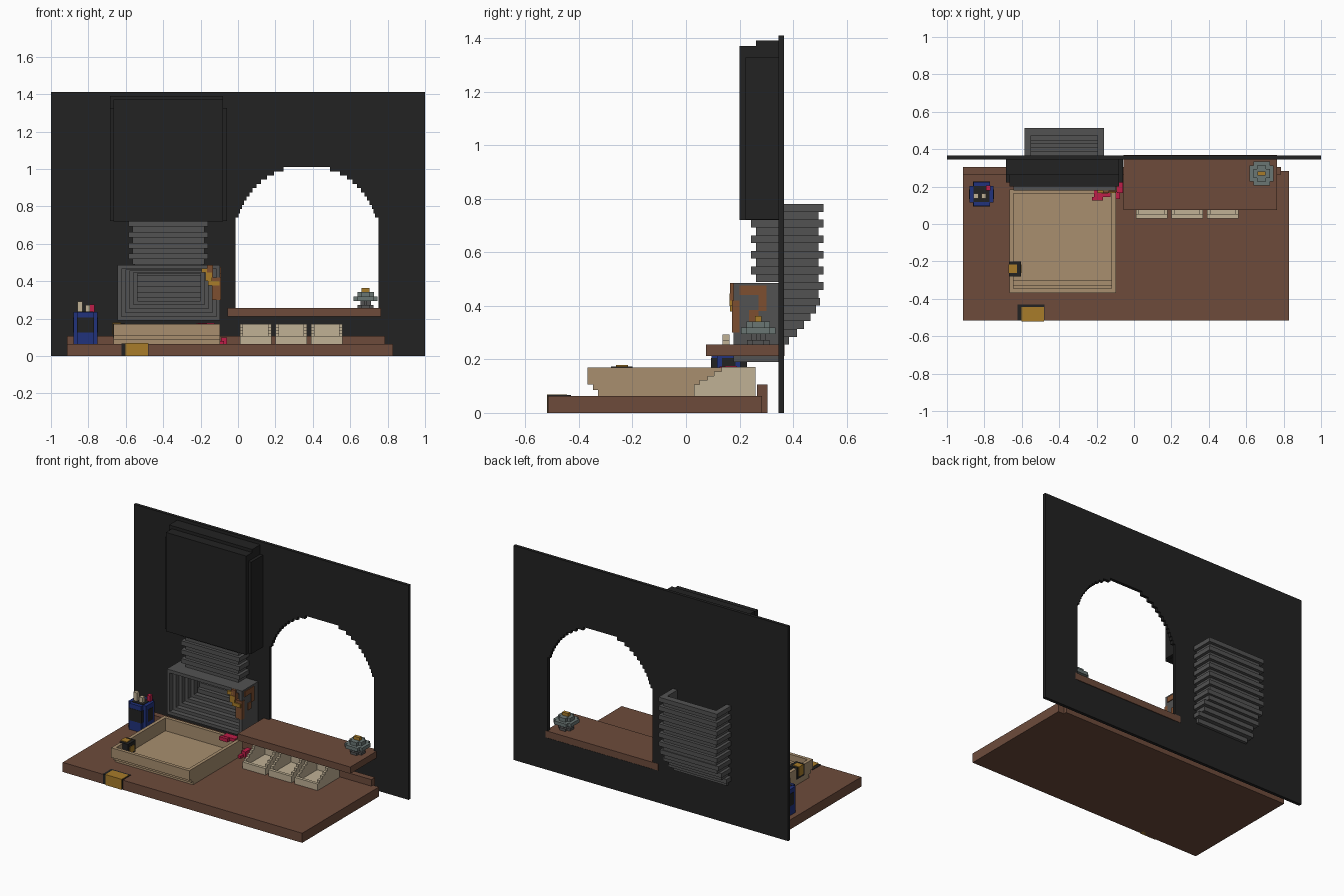
import bpy, bmesh, math


def lin(c):
    c /= 255
    return c / 12.92 if c <= 0.04045 else ((c + 0.055) / 1.055) ** 2.4


def mat(name, r, g, b):
    m = bpy.data.materials.new(name)
    m.diffuse_color = (lin(r), lin(g), lin(b), 1)
    return m


BLACK = mat("soft_black", 34, 34, 34)
GREY = mat("dark_grey", 82, 82, 82)
BROWN = mat("wood_brown", 109, 75, 59)
TAN = mat("tan", 168, 143, 111)
CREAM = mat("cream", 192, 177, 149)
GOLD = mat("gold", 168, 124, 42)
BLUE = mat("navy_blue", 33, 50, 124)
RED = mat("crimson", 190, 30, 72)
STEEL = mat("steel_grey", 106, 118, 116)
COPPER = mat("copper_brown", 125, 78, 48)


def finish(name, bm, m):
    bmesh.ops.recalc_face_normals(bm, faces=bm.faces)
    me = bpy.data.meshes.new(name)
    bm.to_mesh(me)
    bm.free()
    me.materials.append(m)
    ob = bpy.data.objects.new(name, me)
    bpy.context.collection.objects.link(ob)
    return ob


def boxes(name, m, *bs):
    """One object from blocks (x0, x1, y0, y1, z0, z1)."""
    bm = bmesh.new()
    for x0, x1, y0, y1, z0, z1 in bs:
        vs = bmesh.ops.create_cube(bm, size=1)["verts"]
        for v in vs:
            v.co = (x1 if v.co.x > 0 else x0, y1 if v.co.y > 0 else y0, z1 if v.co.z > 0 else z0)
    return finish(name, bm, m)


def prism(name, m, pts, axis, a, b):
    """Extrude an outline along x (points are y,z) or y (points are x,z)."""
    bm = bmesh.new()
    f = bm.faces.new([bm.verts.new((a, p, q) if axis == "x" else (p, a, q)) for p, q in pts])
    ext = bmesh.ops.extrude_face_region(bm, geom=[f])["geom"]
    d = (b - a, 0, 0) if axis == "x" else (0, b - a, 0)
    bmesh.ops.translate(bm, vec=d, verts=[v for v in ext if isinstance(v, bmesh.types.BMVert)])
    return finish(name, bm, m)


def cut(ob, cutter):
    mod = ob.modifiers.new("cut", "BOOLEAN")
    mod.operation, mod.solver, mod.object = "DIFFERENCE", "EXACT", cutter
    bpy.context.view_layer.objects.active = ob
    bpy.ops.object.modifier_apply(modifier=mod.name)
    bpy.data.objects.remove(cutter)


# Wall with stepped arch opening and a hole behind the chute
wall = boxes("wall", BLACK, (-1, 1, 0.345, 0.366, 0, 1.41))
cx, r, zc, step = 0.368, 0.382, 0.635, 0.0225
half = [(cx + r, 0.21), (cx + r, 0.74)]
z = 0.74
while z < zc + r - 0.01:
    w = math.sqrt(max(r * r - (z + step * 0.4 - zc) ** 2, 0))
    half += [(cx + w, z), (cx + w, min(z + step, zc + r))]
    z += step
cut(wall, prism("arch_cutter", BLACK, half + [(2 * cx - x, q) for x, q in reversed(half)], "y", 0.3, 0.42))
cut(wall, boxes("chute_cutter", BLACK, (-0.55, -0.19, 0.3, 0.42, 0.28, 0.70)))

# Desk, back rail and window sill
boxes("desk_top", BROWN, (-0.915, 0.828, -0.515, 0.283, 0, 0.063))
boxes("desk_back_rail", BROWN, (-0.915, 0.785, 0.265, 0.305, 0, 0.106))
boxes("window_sill", BROWN, (-0.055, 0.765, 0.075, 0.368, 0.212, 0.256))

# Hood
boxes("hood", BLACK, (-0.665, -0.08, 0.2, 0.346, 0.72, 1.37),
      (-0.685, -0.06, 0.222, 0.346, 0.722, 1.327),
      (-0.685, -0.08, 0.262, 0.346, 1.3, 1.39))

# Ribbed chute: hollow stack of alternating rings, curved at the lower back
ribs, dz = [], 0.525 / 18
lower = [0.385, 0.415, 0.44, 0.465, 0.485, 0.5]
for i in range(18):
    o = 0.02 if i % 2 else 0
    z0, z1 = 0.255 + i * dz, 0.255 + (i + 1) * dz
    yb = lower[i] if i < 6 else 0.494 + o
    xl, xr = -0.565 - o, -0.18 + o
    yf = 0.262 - o if z0 > 0.47 else 0.346
    ribs += [(xl, xr, yb - (0.055 if i < 6 else 0.022 + o), yb, z0, z1),
             (xl, -0.55, yf, yb, z0, z1), (-0.195, xr, yf, yb, z0, z1)]
    if z0 > 0.47:
        ribs.append((xl, xr, yf, 0.282, z0, z1))
boxes("ribbed_chute", GREY, *ribs)

# Stepped funnel mouth in front of the chute
mouth = []
for k in range(5):
    t = 0.021 * (k + 1)
    tt = 0.021 + 0.006 * k
    y0, y1 = 0.178 + 0.0335 * k, 0.178 + 0.0335 * (k + 1)
    x0, x1, b, c = -0.643, -0.095, 0.19, 0.486
    mouth += [(x0, x0 + t, y0, y1, b, c), (x1 - t, x1, y0, y1, b, c),
              (x0 + t, x1 - t, y0, y1, b, b + t), (x0 + t, x1 - t, y0, y1, c - tt, c)]
boxes("funnel_mouth", GREY, *mouth)

# Lever on the corner of the mouth
boxes("lever_mount", COPPER, (-0.165, -0.135, 0.165, 0.2, 0.42, 0.485),
      (-0.14, -0.092, 0.172, 0.2, 0.3, 0.42),
      (-0.097, -0.09, 0.2, 0.3, 0.44, 0.475), (-0.097, -0.09, 0.27, 0.3, 0.38, 0.44),
      (-0.097, -0.09, 0.235, 0.27, 0.34, 0.385))
boxes("lever_handle", GOLD, (-0.195, -0.155, 0.165, 0.185, 0.445, 0.468),
      (-0.175, -0.14, 0.162, 0.182, 0.4, 0.445), (-0.16, -0.1, 0.165, 0.185, 0.378, 0.402))

# Open inspection tray with stepped front
X0, X1 = -0.665, -0.097
side = [(-0.368, 0.17), (-0.368, 0.106), (-0.348, 0.106), (-0.348, 0.085),
        (-0.328, 0.085), (-0.328, 0.063), (0.185, 0.063), (0.185, 0.17)]
prism("tray_left_wall", TAN, side, "x", X0, X0 + 0.022)
prism("tray_right_wall", TAN, side, "x", X1 - 0.022, X1)
boxes("tray_floor", TAN, (X0 + 0.022, X1 - 0.022, -0.328, 0.185, 0.063, 0.085),
      (X0 + 0.022, X1 - 0.022, -0.348, -0.303, 0.085, 0.107),
      (X0 + 0.022, X1 - 0.022, -0.368, -0.325, 0.107, 0.128),
      (X0 + 0.022, X1 - 0.022, -0.368, -0.346, 0.128, 0.17),
      (X0 + 0.022, X1 - 0.022, 0.163, 0.185, 0.085, 0.17))

# Clasps on the tray and on the desk edge
boxes("tray_clasp_frame", BLACK, (-0.668, -0.605, -0.28, -0.2, 0.1, 0.174))
boxes("tray_clasp", GOLD, (-0.672, -0.625, -0.262, -0.217, 0.115, 0.178),
      (-0.63, -0.601, -0.262, -0.217, 0.11, 0.15))
boxes("desk_clasp_frame", BLACK, (-0.622, -0.478, -0.517, -0.43, 0.002, 0.066))
boxes("desk_clasp", GOLD, (-0.602, -0.482, -0.52, -0.445, -0.0, 0.069))

# Three sorting bins with stepped sides
slope = [(0.26, 0.063), (0.03, 0.063), (0.03, 0.106), (0.05, 0.106), (0.05, 0.122), (0.08, 0.122),
         (0.08, 0.138), (0.105, 0.138), (0.105, 0.154), (0.132, 0.154), (0.132, 0.172), (0.26, 0.172)]
for n in range(3):
    a = 0.01 + n * 0.19
    b = a + 0.168
    prism(f"bin_side_left_{n}", CREAM, slope, "x", a, a + 0.018)
    prism(f"bin_side_right_{n}", CREAM, slope, "x", b - 0.018, b)
    boxes(f"bin_body_{n}", CREAM, (a + 0.018, b - 0.018, 0.03, 0.05, 0.063, 0.106),
          (a + 0.018, b - 0.018, 0.05, 0.24, 0.063, 0.08),
          (a + 0.018, b - 0.018, 0.24, 0.26, 0.063, 0.172))

# Pen cup with dark band and pens
px, py = -0.815, 0.16
boxes("pen_cup", BLUE, (px - 0.065, px + 0.065, py - 0.044, py + 0.044, 0.063, 0.235),
      (px - 0.044, px + 0.044, py - 0.065, py + 0.065, 0.063, 0.235))
boxes("cup_band", BLACK, (px - 0.067, px + 0.067, py - 0.025, py + 0.025, 0.125, 0.205),
      (px - 0.046, px + 0.046, py - 0.067, py + 0.067, 0.125, 0.205))
boxes("cup_inside", BLACK, (px - 0.042, px + 0.042, py - 0.042, py + 0.042, 0.22, 0.238))
boxes("cream_pens", CREAM, (-0.858, -0.832, 0.137, 0.162, 0.2, 0.292),
      (-0.815, -0.79, 0.137, 0.162, 0.2, 0.272))
boxes("red_pen", RED, (-0.79, -0.766, 0.18, 0.205, 0.2, 0.274))

# Red ribbon over the tray and beside it
boxes("ribbon", RED, (-0.225, -0.165, 0.125, 0.145, 0.15, 0.173),
      (-0.215, -0.125, 0.145, 0.19, 0.155, 0.175),
      (-0.096, -0.075, 0.135, 0.2, 0.063, 0.08), (-0.09, -0.06, 0.165, 0.225, 0.063, 0.1))

# Desk bell
bx, by = 0.682, 0.27


def disc(w, z0, z1):
    c = w - 0.02
    return [(bx - w, bx + w, by - c, by + c, z0, z1), (bx - c, bx + c, by - w, by + w, z0, z1)]


boxes("bell_base", GREY, *disc(0.042, 0.256, 0.272), *disc(0.028, 0.27, 0.297))
boxes("bell_dome", STEEL, *disc(0.064, 0.295, 0.318), *disc(0.044, 0.318, 0.342))
boxes("bell_button", GOLD, (bx - 0.022, bx + 0.022, by - 0.012, by + 0.012, 0.34, 0.362))
